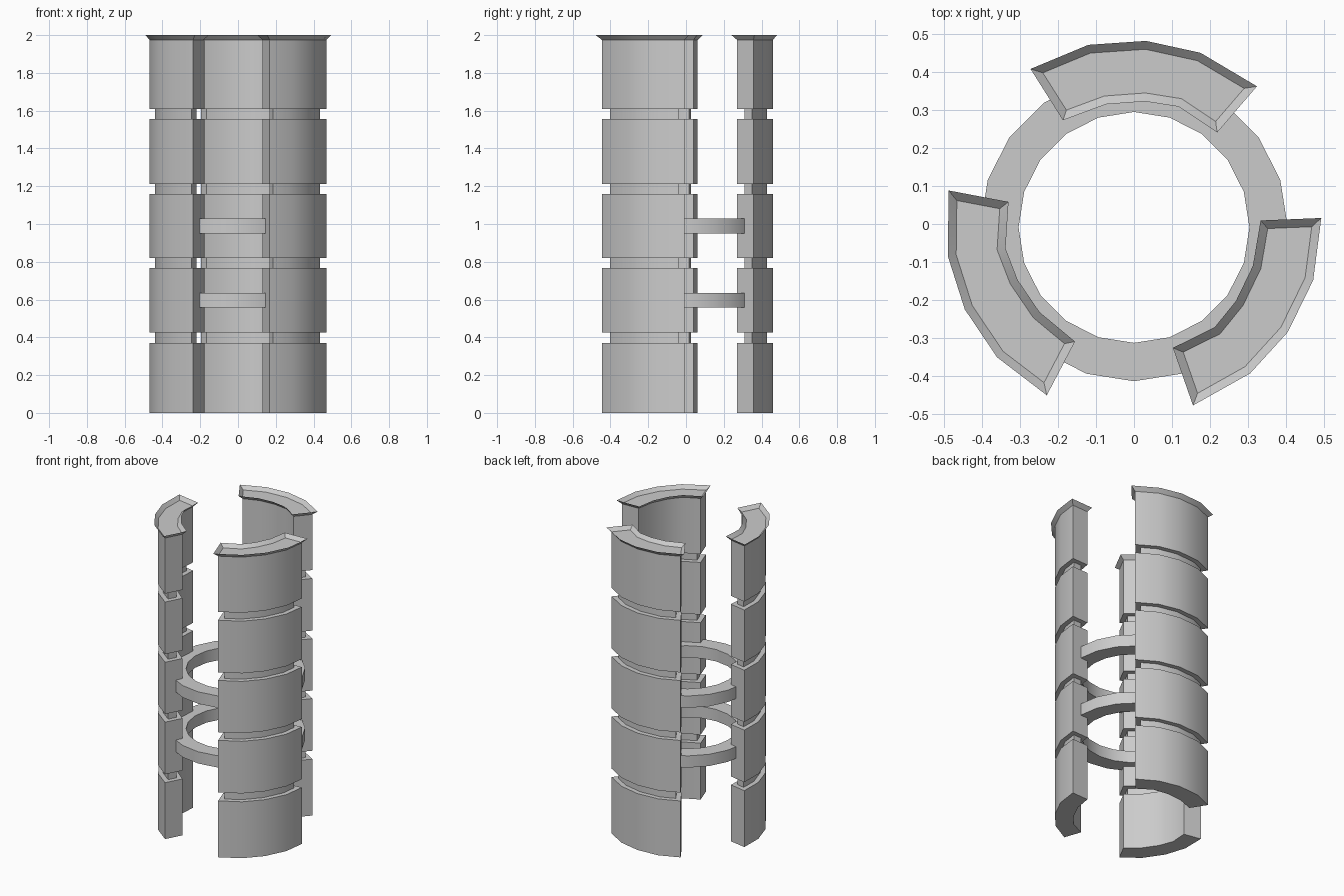
import bpy, math
from mathutils import Vector, Matrix

if "Cube" in bpy.data.objects:
    bpy.data.objects.remove(bpy.data.objects["Cube"])

CENTER = Vector((-0.003, -0.009))

# Curved plan outline of one column (counter-clockwise)
OUTLINE = [Vector(p) for p in [
    (0.215, 0.270), (0.290, 0.357), (0.167, 0.430), (0.030, 0.460), (-0.115, 0.450),
    (-0.240, 0.398), (-0.178, 0.300), (-0.078, 0.337), (0.030, 0.345), (0.125, 0.330)]]


def offset(points, d):
    """Mitred offset of a closed outline, positive is outward."""
    out = []
    for i, p in enumerate(points):
        a = (p - points[i - 1]).normalized()
        b = (points[(i + 1) % len(points)] - p).normalized()
        n1, n2 = Vector((a.y, -a.x)), Vector((b.y, -b.x))
        out.append(p + (n1 + n2) * d / (1 + n1.dot(n2)))
    return out


def loft(name, loops, closed=False):
    """Skin a stack of equal-length 3D loops; cap the ends unless closed."""
    n, m = len(loops[0]), len(loops)
    verts = [v for loop in loops for v in loop]
    faces = []
    for k in range(m if closed else m - 1):
        a, b = k * n, ((k + 1) % m) * n
        for i in range(n):
            j = (i + 1) % n
            faces.append((a + i, a + j, b + j, b + i))
    if not closed:
        faces.append(tuple(reversed(range(n))))
        faces.append(tuple(range((m - 1) * n, m * n)))
    mesh = bpy.data.meshes.new(name)
    mesh.from_pydata(verts, [], faces)
    obj = bpy.data.objects.new(name, mesh)
    bpy.context.collection.objects.link(obj)
    bpy.ops.object.select_all(action='DESELECT')
    obj.select_set(True)
    bpy.context.view_layer.objects.active = obj
    bpy.ops.object.shade_smooth_by_angle(angle=math.radians(30))
    return obj


# Column levels (z, outline offset): grooves, then a flared dished top
levels = [(0, 0)]
for z0, z1 in [(0.37, 0.425), (0.767, 0.82), (1.16, 1.213), (1.555, 1.61)]:
    levels += [(z0, 0), (z0, -0.03), (z1, -0.03), (z1, 0)]
levels += [(1.975, 0), (2.0, 0.022), (1.978, 0)]

# Three columns around the centre
for k, side in enumerate(["back", "left", "right"]):
    rot = Matrix.Rotation(math.radians(120 * k), 2)
    plan = [rot @ (p - CENTER) + CENTER for p in OUTLINE]
    loft(side + "_column", [[(p.x, p.y, z) for p in offset(plan, d)] for z, d in levels])


# Two flat rings tying the columns together
def circle(r, z, n=20):
    return [(r * math.cos(2 * math.pi * i / n), CENTER.y + r * math.sin(2 * math.pi * i / n), z)
            for i in range(n)]


for name, z0, z1 in [("lower_ring", 0.558, 0.635), ("upper_ring", 0.95, 1.028)]:
    loft(name, [circle(0.405, z0), circle(0.405, z1), circle(0.304, z1), circle(0.304, z0)], True)
